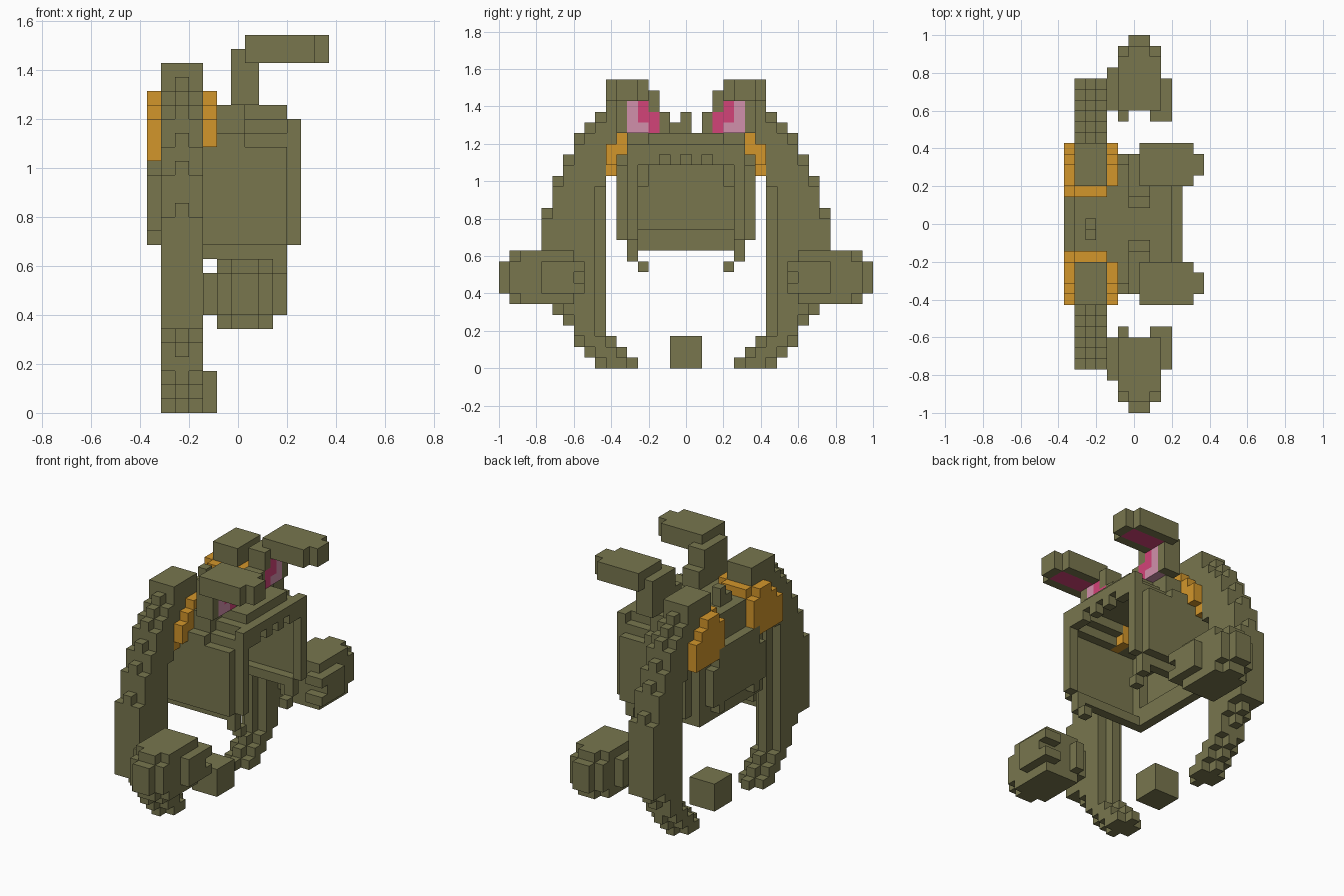
import bpy, bmesh

if "Cube" in bpy.data.objects:
    bpy.data.objects.remove(bpy.data.objects["Cube"])

V = 2 / 35  # edge length of one block


def material(name, rgb):
    m = bpy.data.materials.new(name)
    m.use_nodes = True
    m.diffuse_color = (*rgb, 1)
    m.node_tree.nodes["Principled BSDF"].inputs["Base Color"].default_value = (*rgb, 1)
    return m


MATS = [material("olive", (0.188, 0.182, 0.076)),
        material("orange", (0.650, 0.305, 0.024)),
        material("light pink", (0.640, 0.280, 0.410)),
        material("dark pink", (0.650, 0.056, 0.190))]
OLIVE, ORANGE, LIGHT, DARK = range(4)
cells = {}  # (x, y, z) block -> (part, colour)


def fill(part, x, y, z, colour=OLIVE):
    """Fill an inclusive range of blocks; part None carves them away."""
    for i in range(x[0], x[1] + 1):
        for j in range(y[0], y[1] + 1):
            for k in range(z[0], z[1] + 1):
                if part:
                    cells[i, j, k] = (part, colour)
                else:
                    cells.pop((i, j, k), None)


def pair(part, x, y, z, colour=OLIVE):
    """Fill on both sides of the middle."""
    for side, s in (("left", 1), ("right", -1)):
        name = f"{side}_{part}" if part else None
        fill(name, x, tuple(sorted((s * y[0], s * y[1]))), z, colour)


# Hood: rounded shell, open at the front (+x) and below
fill("hood", (2, 6), (-6, 6), (12, 19))
fill("hood", (7, 9), (-6, 6), (12, 18))
fill("hood", (1, 9), (-5, 5), (11, 19))
fill("hood", (1, 6), (-5, 5), (20, 21))
fill("hood", (7, 9), (-4, 4), (20, 20))
fill("hood", (7, 9), (-3, 3), (21, 21))
fill(None, (2, 9), (-4, 4), (11, 19))
fill(None, (2, 9), (-5, 5), (12, 18))
fill(None, (2, 9), (-3, 3), (20, 20))
# Shallow bowl in the back wall
for width, lo, hi in ((4, 13, 16), (3, 17, 18)):
    fill(None, (1, 1), (-width, width), (lo, hi))
    fill("hood", (0, 0), (-width, width), (lo, hi))
pair("hood_back_corner", (0, 0), (3, 3), (12, 12))
# Front rim and the fringe over the forehead
pair("hood_rim", (10, 10), (5, 5), (12, 18))
fill("fringe", (10, 10), (-5, 5), (19, 20))
fill(None, (10, 10), (0, 0), (19, 19))
pair(None, (10, 10), (2, 2), (19, 19))
# Tuft on the crown
fill("tuft", (2, 2), (-1, 0), (22, 22))
fill("tuft", (2, 2), (0, 0), (23, 23))
# Tusks
pair("tusk", (9, 9), (5, 5), (10, 10))
pair("tusk", (9, 9), (4, 4), (9, 9))

# Arms: (z range, inner, outer) bands of a stepped arch with a middle ridge
BANDS = [(0, 0, 5, 8), (1, 1, 6, 9), (2, 2, 7, 10), (3, 3, 8, 10), (4, 4, 8, 11),
         (5, 5, 8, 12), (6, 14, 8, 13), (15, 17, 8, 12), (18, 18, 8, 11), (19, 19, 4, 11),
         (20, 21, 4, 10), (22, 22, 4, 9), (23, 23, 4, 8), (24, 24, 4, 7)]
for lo, hi, inner, outer in BANDS:
    pair("arm", (1, 3), (inner, outer), (lo, hi))
    for i in (1, 3):
        if hi <= 14:  # sides set back on the inside
            pair(None, (i, i), (inner, inner), (lo, hi))
        if hi in (0, 1, 2, 4, 5, 14, 17, 19, 21, 22, 23):  # ridge proud of the sides
            pair(None, (i, i), (outer, outer), (hi, hi))
for i in (1, 3):
    pair(None, (i, i), (8, 8), (15, 16))

# Shoulder discs on both sides of the arm top, joined by a rim
for i, low in ((0, 18), (4, 19)):
    pair("shoulder_disc", (i, i), (4, 5), (low, 22), ORANGE)
    pair("shoulder_disc", (i, i), (6, 6), (low, 21), ORANGE)
    pair("shoulder_disc", (i, i), (7, 7), (low, 20), ORANGE)
pair("shoulder_disc", (0, 0), (3, 3), (19, 21), ORANGE)
pair("shoulder_disc", (1, 3), (3, 3), (20, 22), ORANGE)
pair("shoulder_disc", (1, 3), (7, 7), (18, 18), ORANGE)

# Hands
pair("hand", (4, 4), (11, 14), (7, 9))
pair("hand", (5, 8), (11, 15), (6, 10))
pair("hand", (5, 8), (16, 16), (7, 9))
pair("hand", (6, 7), (16, 16), (6, 10))
pair("hand", (6, 7), (17, 17), (7, 9))
pair("hand", (9, 9), (11, 13), (7, 9))
# Fingers
pair("hand", (5, 5), (10, 10), (7, 9))
for k in (7, 9):
    pair("hand", (8, 9), (10, 10), (k, k))

# Ears: upright stem, then a slab reaching forward
pair("ear", (6, 7), (2, 2), (22, 23))
pair("ear", (6, 7), (3, 3), (22, 25))
pair("ear", (6, 7), (4, 6), (22, 25))
pair("ear", (7, 11), (4, 7), (25, 26))
pair("ear", (12, 12), (5, 6), (25, 26))
# Pink inner ear
pair("ear", (7, 7), (5, 5), (22, 24), LIGHT)
pair("ear", (7, 7), (4, 4), (22, 22), LIGHT)
pair("ear", (7, 7), (4, 4), (23, 24), DARK)
pair("ear", (7, 7), (3, 3), (22, 23), DARK)
pair("ear", (8, 11), (5, 6), (25, 25), DARK)

# Loose block on the ground
fill("ground_block", (2, 4), (-1, 1), (0, 2))


def build(part):
    """Skin the blocks of a part, leaving out faces hidden by neighbours."""
    bm = bmesh.new()
    for cell, (owner, colour) in cells.items():
        if owner != part:
            continue
        for axis in range(3):
            for s in (0, 1):
                near = list(cell)
                near[axis] += 2 * s - 1
                if tuple(near) in cells:
                    continue
                corners = []
                for a, b in ((0, 0), (1, 0), (1, 1), (0, 1)):
                    p = list(cell)
                    p[axis] += s
                    p[(axis + 1) % 3] += a
                    p[(axis + 2) % 3] += b
                    corners.append(bm.verts.new(((p[0] - 6.5) * V, (p[1] - 0.5) * V, p[2] * V)))
                if s == 0:
                    corners.reverse()
                bm.faces.new(corners).material_index = colour
    bmesh.ops.remove_doubles(bm, verts=bm.verts, dist=1e-4)
    bmesh.ops.dissolve_limit(bm, angle_limit=0.01, verts=bm.verts, edges=bm.edges,
                             delimit={"MATERIAL"})
    mesh = bpy.data.meshes.new(part)
    bm.to_mesh(mesh)
    bm.free()
    for m in MATS:
        mesh.materials.append(m)
    bpy.context.collection.objects.link(bpy.data.objects.new(part, mesh))


for part in sorted({owner for owner, _ in cells.values()}):
    build(part)
